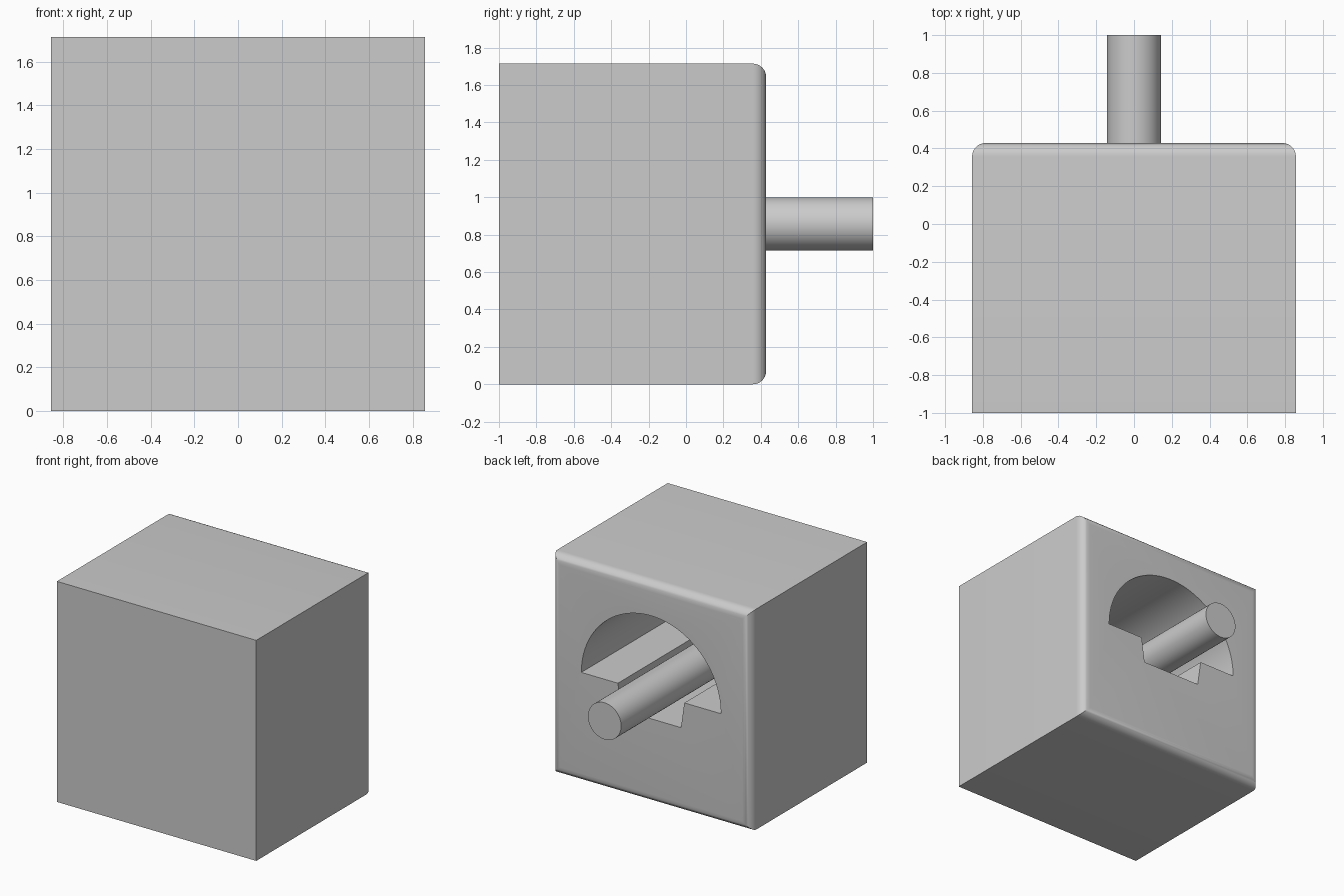
import bpy, bmesh, math
from mathutils import Matrix

cube = bpy.data.objects.get("Cube")
if cube:
    bpy.data.objects.remove(cube, do_unlink=True)

U = 2 / 7                      # base module
MID = 3 * U                    # height of the shaft axis
BACK, FLOOR = -1 + 5 * U, -1 + U

grey = bpy.data.materials.new("plain grey")
grey.use_nodes = True
grey.diffuse_color = (0.6, 0.6, 0.6, 1)
grey.node_tree.nodes["Principled BSDF"].inputs["Base Color"].default_value = (0.6, 0.6, 0.6, 1)


def add_object(name, bm):
    bmesh.ops.recalc_face_normals(bm, faces=bm.faces)
    mesh = bpy.data.meshes.new(name)
    bm.to_mesh(mesh)
    bm.free()
    mesh.materials.append(grey)
    obj = bpy.data.objects.new(name, mesh)
    bpy.context.collection.objects.link(obj)
    return obj


def smooth(obj):
    bpy.ops.object.select_all(action="DESELECT")
    obj.select_set(True)
    bpy.context.view_layer.objects.active = obj
    bpy.ops.object.shade_smooth_by_angle(angle=math.radians(35))


# Housing block with the four rear edges rounded
bm = bmesh.new()
bmesh.ops.create_cube(bm, size=1, matrix=Matrix.Translation((0, (BACK - 1) / 2, MID))
                      @ Matrix.Diagonal((6 * U, 5 * U, 6 * U, 1)))
rear = [e for e in bm.edges if all(v.co.y > 0 for v in e.verts)]
bmesh.ops.bevel(bm, geom=rear, offset=0.25 * U, segments=8, profile=0.5, affect="EDGES")
housing = add_object("housing", bm)

# Cavity cutter: half-round above the axis, tapered channel below it
R = 2.1 * U
profile = [(R * math.cos(math.pi * i / 48), MID + R * math.sin(math.pi * i / 48)) for i in range(49)]
profile += [(-U, MID), (-0.9 * U, MID - 0.7 * U), (0.9 * U, MID - 0.7 * U), (U, MID)]
bm = bmesh.new()
face = bm.faces.new([bm.verts.new((x, FLOOR, z)) for x, z in profile])
walls = bmesh.ops.extrude_face_region(bm, geom=[face])["geom"]
bmesh.ops.translate(bm, vec=(0, 1.6, 0), verts=[v for v in walls if isinstance(v, bmesh.types.BMVert)])
cutter = add_object("cavity_cutter", bm)

cut = housing.modifiers.new("cavity", "BOOLEAN")
cut.operation, cut.solver, cut.object = "DIFFERENCE", "EXACT", cutter
bpy.context.view_layer.objects.active = housing
bpy.ops.object.modifier_apply(modifier=cut.name)
bpy.data.objects.remove(cutter, do_unlink=True)
smooth(housing)

# Shaft standing on the cavity floor and leaving through the back
bm = bmesh.new()
length = 1 - FLOOR
bmesh.ops.create_cone(bm, cap_ends=True, segments=48, radius1=U / 2, radius2=U / 2, depth=length,
                      matrix=Matrix.Translation((0, FLOOR + length / 2, MID))
                      @ Matrix.Rotation(math.pi / 2, 4, "X"))
smooth(add_object("shaft", bm))
